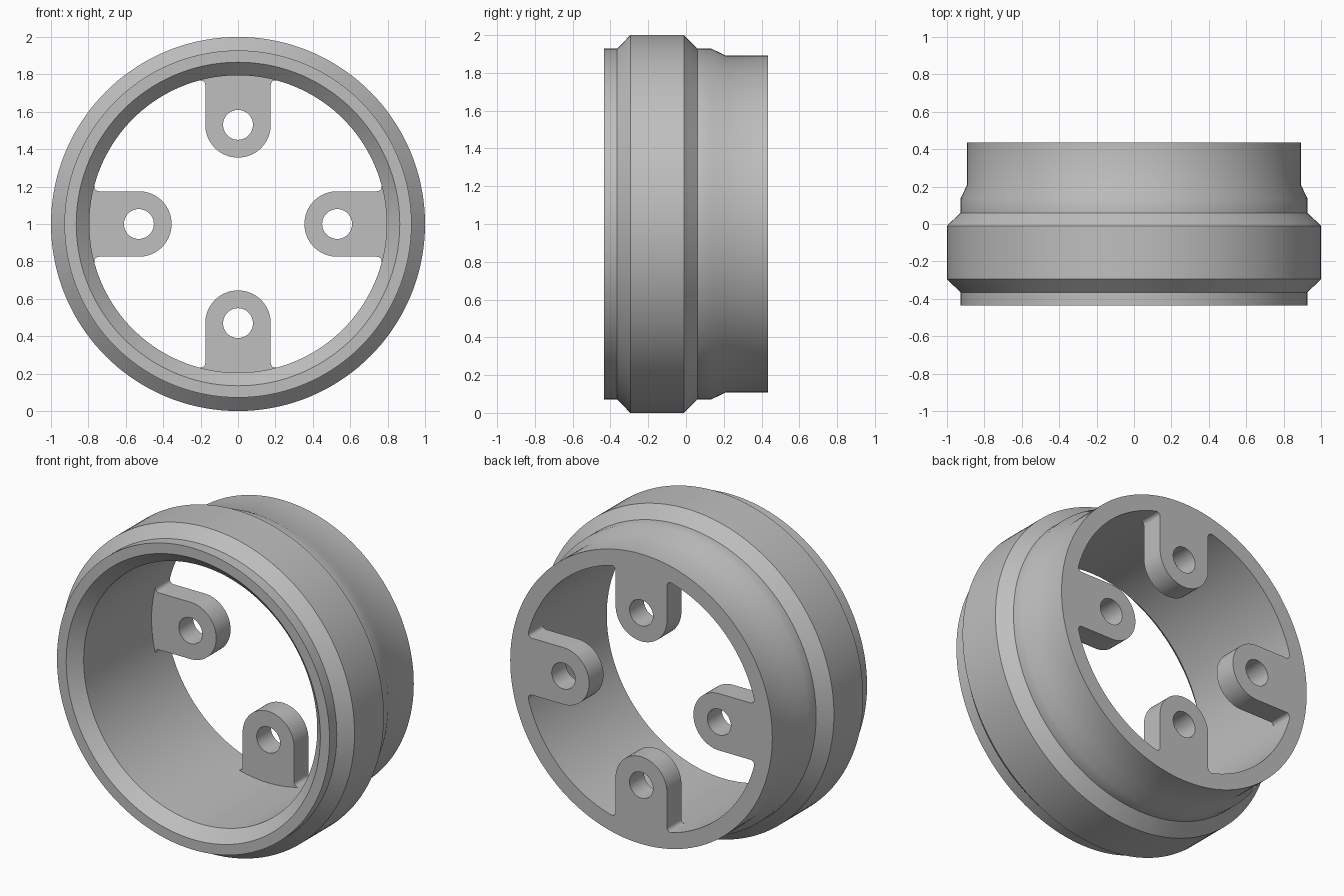
import bpy, bmesh
from math import sin, cos, pi, sqrt, atan2, radians, tau
from mathutils import Matrix, Vector

cube = bpy.data.objects.get("Cube")
if cube:
    bpy.data.objects.remove(cube, do_unlink=True)

# Single plain grey
grey = bpy.data.materials.new("plain_grey")
grey.use_nodes = True
colour = (0.52, 0.52, 0.52, 1)
grey.diffuse_color = colour
grey.node_tree.nodes["Principled BSDF"].inputs["Base Color"].default_value = colour

CENTRE = Matrix.Translation((0, 0, 1))
BORE = 0.795
BACK = 0.435


def finish(bm, name, matrix):
    bmesh.ops.recalc_face_normals(bm, faces=bm.faces)
    mesh = bpy.data.meshes.new(name)
    bm.to_mesh(mesh)
    bm.free()
    mesh.materials.append(grey)
    obj = bpy.data.objects.new(name, mesh)
    bpy.context.collection.objects.link(obj)
    obj.matrix_world = matrix
    bpy.ops.object.select_all(action="DESELECT")
    obj.select_set(True)
    bpy.context.view_layer.objects.active = obj
    bpy.ops.object.shade_smooth_by_angle(angle=radians(30))
    return obj


def loop(bm, points):
    verts = [bm.verts.new(p) for p in points]
    return [bm.edges.new((v, verts[i - 1])) for i, v in enumerate(verts)]


def arc(cx, cz, r, start, end, steps, y=BACK):
    angles = [start + (end - start) * i / steps for i in range(steps + 1)]
    return [Vector((cx + r * cos(a), y, cz + r * sin(a))) for a in angles]


# Ring body: closed section of (depth, radius) revolved about the y axis
section = [(-BACK, 0.928), (-0.365, 0.928), (-0.295, 1.0), (-0.01, 1.0),
           (0.06, 0.928), (0.135, 0.928), (0.21, 0.892), (BACK, 0.892),
           (BACK, BORE), (-0.365, BORE), (-BACK, 0.865)]
bm = bmesh.new()
edges = loop(bm, [(0, y, r) for y, r in section])
bmesh.ops.spin(bm, geom=list(bm.verts) + edges, cent=(0, 0, 0), axis=(0, 1, 0),
               angle=tau, steps=144, use_merge=True)
bmesh.ops.remove_doubles(bm, verts=bm.verts, dist=1e-5)
finish(bm, "ring_body", CENTRE)

# Mounting tabs: rounded tip, bolt hole and small fillets where they meet the bore
HALF, HOLE_Z, HOLE_R, FILLET, DEPTH = 0.175, 0.53, 0.08, 0.025, 0.14


def make_tab(name, turn):
    bm = bmesh.new()
    fx = HALF + FILLET
    fz = sqrt((BORE - FILLET) ** 2 - fx ** 2)
    a = atan2(fz, fx)
    right = arc(fx, fz, FILLET, pi, a, 8)
    left = [Vector((-p.x, p.y, p.z)) for p in reversed(right)]
    tip = arc(0, HOLE_Z, HALF, pi, tau, 32)
    # Outer end sinks a hair into the wall to close the seam
    end = arc(0, 0, BORE + 0.002, a, pi - a, 16)
    edges = loop(bm, tip + right + end + left)
    edges += loop(bm, arc(0, HOLE_Z, HOLE_R, 0, tau, 32)[:-1])
    bmesh.ops.triangle_fill(bm, edges=edges, use_beauty=True)
    new = bmesh.ops.extrude_face_region(bm, geom=list(bm.faces))["geom"]
    bmesh.ops.translate(bm, vec=(0, -DEPTH, 0),
                        verts=[g for g in new if isinstance(g, bmesh.types.BMVert)])
    finish(bm, name, CENTRE @ Matrix.Rotation(turn, 4, "Y"))


for i, side in enumerate(("upper", "left", "lower", "right")):
    make_tab(side + "_tab", i * pi / 2)
